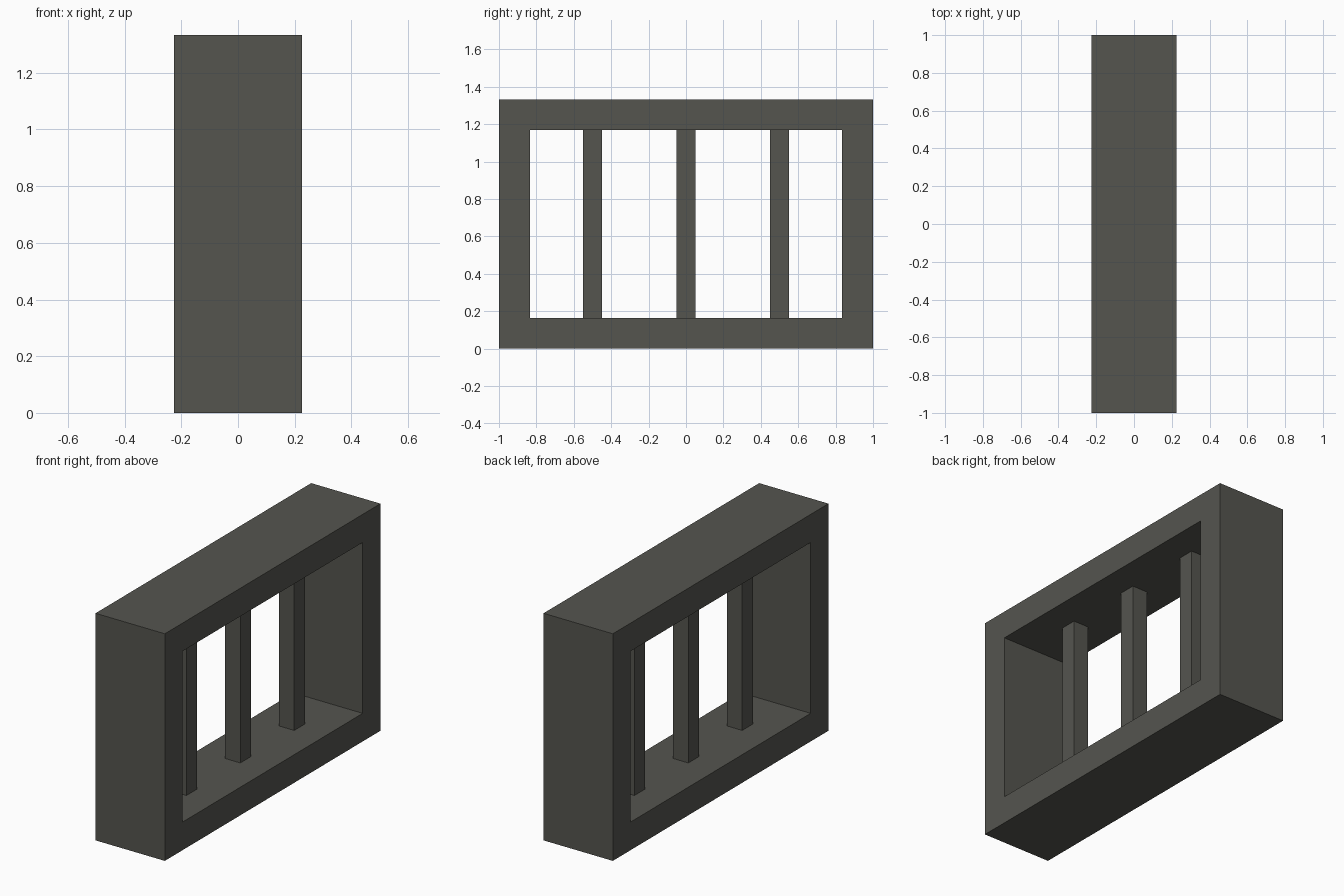
import bpy
import bmesh

if "Cube" in bpy.data.objects:
    bpy.data.objects.remove(bpy.data.objects["Cube"])

# Single dark warm grey
grey = bpy.data.materials.new("dark grey")
grey.diffuse_color = (0.09, 0.09, 0.078, 1)
grey.use_nodes = True
grey.node_tree.nodes["Principled BSDF"].inputs["Base Color"].default_value = grey.diffuse_color

DEPTH = 0.45
HEIGHT = 1.333
WALL = 0.165


def make_object(name, bm):
    bmesh.ops.recalc_face_normals(bm, faces=bm.faces[:])
    mesh = bpy.data.meshes.new(name)
    bm.to_mesh(mesh)
    bm.free()
    mesh.materials.append(grey)
    obj = bpy.data.objects.new(name, mesh)
    bpy.context.collection.objects.link(obj)
    return obj


# Outer frame: rectangular ring extruded along x
bm = bmesh.new()


def rectangle(y, z0, z1):
    return [bm.verts.new((-DEPTH / 2, a, b))
            for a, b in ((-y, z0), (y, z0), (y, z1), (-y, z1))]


outer = rectangle(1.0, 0.0, HEIGHT)
inner = rectangle(1.0 - WALL, WALL, HEIGHT - WALL)
ring = [bm.faces.new((outer[i], outer[(i + 1) % 4], inner[(i + 1) % 4], inner[i]))
        for i in range(4)]
# extrude keeps the back faces, giving a closed ring
ext = bmesh.ops.extrude_face_region(bm, geom=ring, use_keep_orig=True)
moved = [g for g in ext["geom"] if isinstance(g, bmesh.types.BMVert)]
bmesh.ops.translate(bm, verts=moved, vec=(DEPTH, 0, 0))
make_object("window_frame", bm)

# Three square upright bars
for i, y in enumerate((-0.5, 0.0, 0.5)):
    bm = bmesh.new()
    bmesh.ops.create_cube(bm, size=1)
    bmesh.ops.scale(bm, verts=bm.verts, vec=(0.1, 0.1, HEIGHT - 2 * WALL))
    bmesh.ops.translate(bm, verts=bm.verts, vec=(0, y, HEIGHT / 2))
    make_object(f"bar_{i + 1}", bm)
